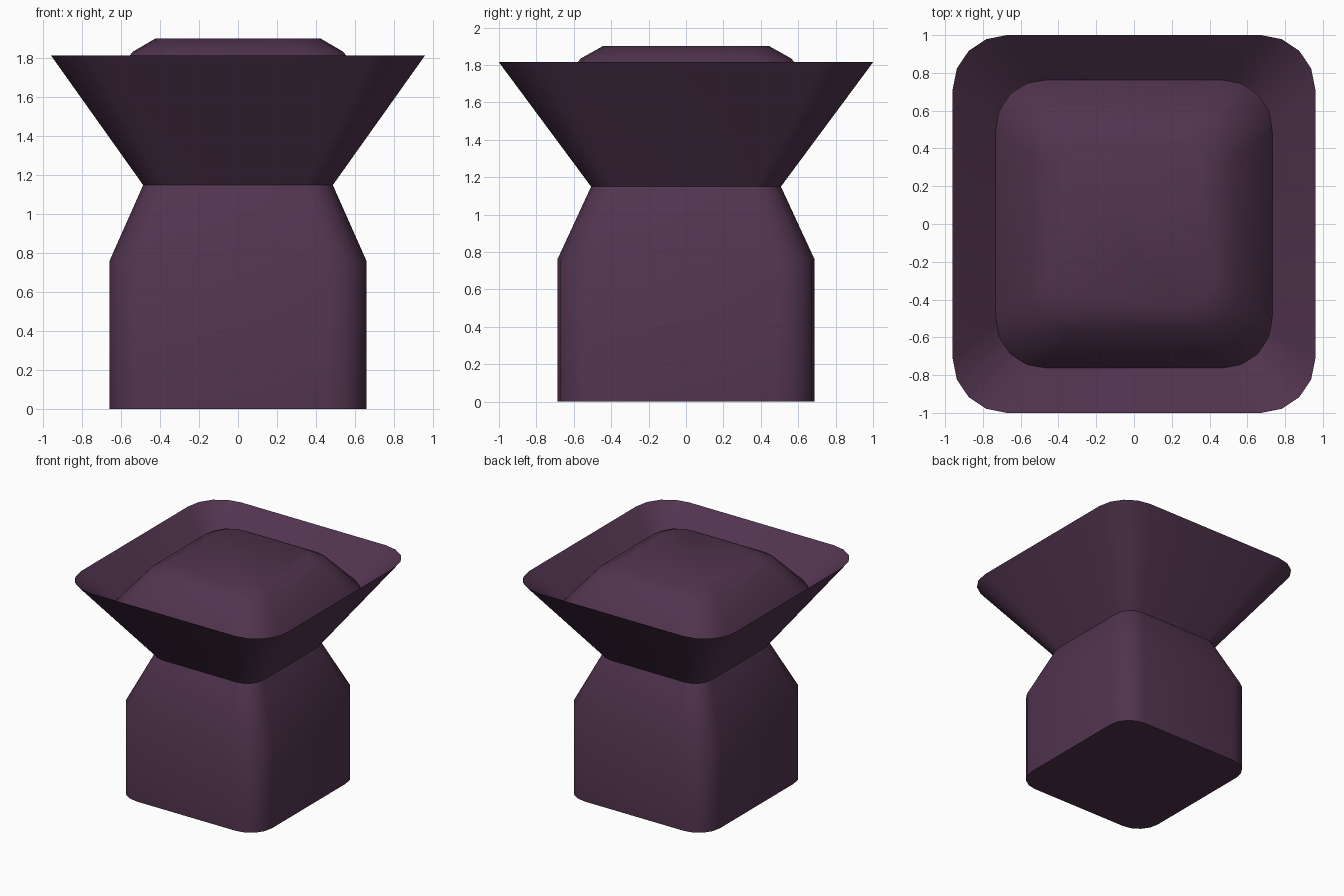
import bpy, bmesh
from math import cos, sin, pi, radians

if "Cube" in bpy.data.objects:
    bpy.data.objects.remove(bpy.data.objects["Cube"])

plum = bpy.data.materials.new("dark plum")
plum.use_nodes = True
colour = (0.082, 0.034, 0.077, 1)
plum.diffuse_color = colour
plum.node_tree.nodes["Principled BSDF"].inputs["Base Color"].default_value = colour

DEPTH_RATIO = 1.042   # the plan is slightly deeper than wide
STEPS = 4             # segments in each rounded corner


def rounded_ring(bm, half, z, rounding):
    """Rounded rectangle of vertices at one height."""
    radius = half * rounding
    ring = []
    for corner, (sx, sy) in enumerate([(1, 1), (-1, 1), (-1, -1), (1, -1)]):
        for i in range(STEPS + 1):
            a = (corner + i / STEPS) * pi / 2
            x = sx * (half - radius) + radius * cos(a)
            y = sy * (half * DEPTH_RATIO - radius) + radius * sin(a)
            ring.append(bm.verts.new((x, y, z)))
    return ring


def loft(name, profile, rounding):
    """Join rings from bottom to top of a (half width, height) profile."""
    bm = bmesh.new()
    rings = [rounded_ring(bm, half, z, rounding) for half, z in profile]
    for low, high in zip(rings, rings[1:]):
        for i in range(len(low)):
            j = (i + 1) % len(low)
            bm.faces.new((low[i], low[j], high[j], high[i]))
    bm.faces.new(rings[0][::-1])
    bm.faces.new(rings[-1])
    bmesh.ops.recalc_face_normals(bm, faces=bm.faces)
    mesh = bpy.data.meshes.new(name)
    bm.to_mesh(mesh)
    bm.free()
    mesh.materials.append(plum)
    obj = bpy.data.objects.new(name, mesh)
    bpy.context.collection.objects.link(obj)
    bpy.ops.object.select_all(action='DESELECT')
    obj.select_set(True)
    bpy.context.view_layer.objects.active = obj
    bpy.ops.object.shade_smooth_by_angle(angle=radians(40))
    return obj


# Base, tapered shoulder, flared bowl and its sunken inside
loft("base_and_bowl", [(0.66, 0), (0.66, 0.76), (0.487, 1.15),
                       (0.96, 1.815), (0.73, 1.59), (0.70, 1.56)], 0.3)

# Domed cushion resting in the bowl
loft("domed_cushion", [(0.745, 1.56), (0.73, 1.6), (0.54, 1.835), (0.425, 1.902)], 0.38)
